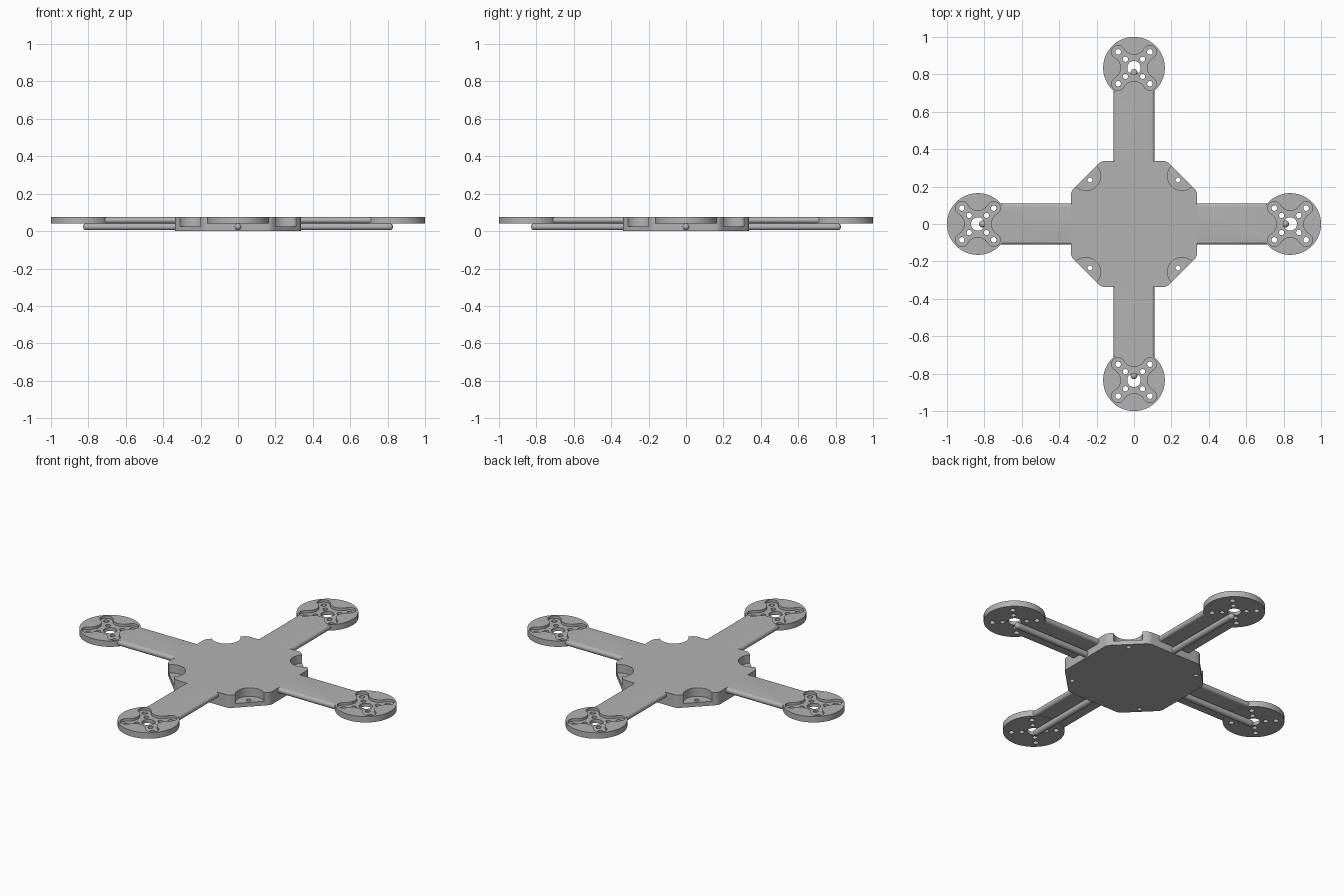
import bpy, bmesh, math
from mathutils import Matrix, Vector

cube = bpy.data.objects.get("Cube")
if cube:
    bpy.data.objects.remove(cube)

TOP, MOUNT_R, MOUNT_C = 0.075, 0.165, 0.835
LOBE, SIDE = 0.085, 0.132

grey = bpy.data.materials.new("frame_grey")
grey.use_nodes = True
grey.diffuse_color = (0.45, 0.45, 0.45, 1)
grey.node_tree.nodes["Principled BSDF"].inputs["Base Color"].default_value = (0.45, 0.45, 0.45, 1)


def new_object(name, bm):
    bmesh.ops.recalc_face_normals(bm, faces=bm.faces)
    mesh = bpy.data.meshes.new(name)
    bm.to_mesh(mesh)
    bm.free()
    mesh.materials.append(grey)
    ob = bpy.data.objects.new(name, mesh)
    bpy.context.collection.objects.link(ob)
    return ob


def prism(name, points, low, high):
    """Extrude a closed outline between two heights."""
    bm = bmesh.new()
    face = bm.faces.new([bm.verts.new((x, y, low)) for x, y in points])
    ext = bmesh.ops.extrude_face_region(bm, geom=[face])["geom"]
    bmesh.ops.translate(bm, vec=(0, 0, high - low),
                        verts=[v for v in ext if isinstance(v, bmesh.types.BMVert)])
    return new_object(name, bm)


def arc(cx, cy, r, start, end, n):
    angles = [math.radians(start + (end - start) * i / n) for i in range(n + 1)]
    return [(cx + r * math.cos(a), cy + r * math.sin(a)) for a in angles]


def disc(name, x, y, r, low, high, n=32):
    return prism(name, arc(x, y, r, 0, 360, n)[:-1], low, high)


def combine(target, tools, operation):
    """Apply a boolean for each tool and discard the tools."""
    for tool in tools:
        tool.hide_render = True
        mod = target.modifiers.new("bool", "BOOLEAN")
        mod.operation, mod.solver, mod.object = operation, "EXACT", tool
        bpy.context.view_layer.update()
        result = bpy.data.meshes.new_from_object(
            target.evaluated_get(bpy.context.evaluated_depsgraph_get()))
        target.modifiers.clear()
        target.data = result
        bpy.data.objects.remove(tool)


def smooth(ob):
    bpy.ops.object.select_all(action="DESELECT")
    ob.select_set(True)
    bpy.context.view_layer.objects.active = ob
    bpy.ops.object.shade_smooth_by_angle(angle=math.radians(35))


def turned(points, quarter):
    rot = Matrix.Rotation(quarter * math.pi / 2, 2)
    return [tuple(rot @ Vector(p)) for p in points]


# Central hub: octagon with rounded corners
corner_r, flat, reach = 0.05, 0.175, 0.337
inset = corner_r * math.tan(math.pi / 8)
quadrant = (arc(reach - corner_r, flat - inset, corner_r, 0, 45, 8)
            + arc(flat - inset, reach - corner_r, corner_r, 45, 90, 8))
outline = [p for q in range(4) for p in turned(quadrant, q)]
hub = prism("hub", outline, 0, TOP)

# Round corner pockets with a screw hole in each floor
pockets = []
for sx in (-1, 1):
    for sy in (-1, 1):
        pockets.append(disc("pocket", sx * 0.257, sy * 0.257, 0.078, 0.025, 0.2, 48))
        pockets.append(disc("screw_hole", sx * 0.235, sy * 0.235, 0.013, -0.1, 0.1, 20))
combine(hub, pockets, "DIFFERENCE")
smooth(hub)

# Arm plate with half-round long edges, running along +x
r = 0.0165
section = arc(0.11 - r, TOP - r, r, -90, 90, 12) + arc(r - 0.11, TOP - r, r, 90, 270, 12)
bm = bmesh.new()
face = bm.faces.new([bm.verts.new((reach - 0.005, y, z)) for y, z in section])
ext = bmesh.ops.extrude_face_region(bm, geom=[face])["geom"]
bmesh.ops.translate(bm, vec=(0.42, 0, 0),
                    verts=[v for v in ext if isinstance(v, bmesh.types.BMVert)])
arm = new_object("arm", bm)

# Motor mount disc joined to the arm
combine(arm, [disc("mount", MOUNT_C, 0, MOUNT_R, 0.04, TOP, 72)], "UNION")

# Cross-shaped recess: four round lobes linked by concave arcs
lean = math.degrees(math.atan2(SIDE - LOBE, LOBE))
lobe = (arc(LOBE, LOBE, 0.035, lean - 90, 180 - lean, 16)
        + arc(0, SIDE, 0.062, -lean, lean - 180, 14)[1:-1])
cross = [(x + MOUNT_C, y) for q in range(4) for x, y in turned(lobe, q)]
cuts = [prism("recess", cross, TOP - 0.015, 0.2),
        disc("shaft_hole", MOUNT_C, 0, 0.036, -0.1, 0.2)]
for sx in (-1, 1):
    for sy in (-1, 1):
        for off, rad in ((LOBE, 0.015), (0.046, 0.014)):
            cuts.append(disc("bolt_hole", MOUNT_C + sx * off, sy * off, rad, -0.1, 0.2, 20))
combine(arm, cuts, "DIFFERENCE")
smooth(arm)

# Cable tube under the arm with a rounded tip
tube_r, tip = 0.018, 0.811
bm = bmesh.new()
along = Matrix.Rotation(math.pi / 2, 4, "Y")
bmesh.ops.create_cone(bm, cap_ends=True, segments=24, radius1=tube_r, radius2=tube_r,
                      depth=tip - 0.32,
                      matrix=Matrix.Translation(((tip + 0.32) / 2, 0, 0.023)) @ along)
bmesh.ops.create_uvsphere(bm, u_segments=24, v_segments=12, radius=tube_r,
                          matrix=Matrix.Translation((tip, 0, 0.023)) @ along)
tube = new_object("cable_tube", bm)
smooth(tube)

# Repeat arm and tube on all four sides
for part in (arm, tube):
    base = part.name
    for q, side in enumerate(("left", "back", "right", "front")):
        ob = part if q == 0 else part.copy()
        ob.name = side + "_" + base
        ob.rotation_euler.z = q * math.pi / 2
        if q:
            bpy.context.collection.objects.link(ob)
